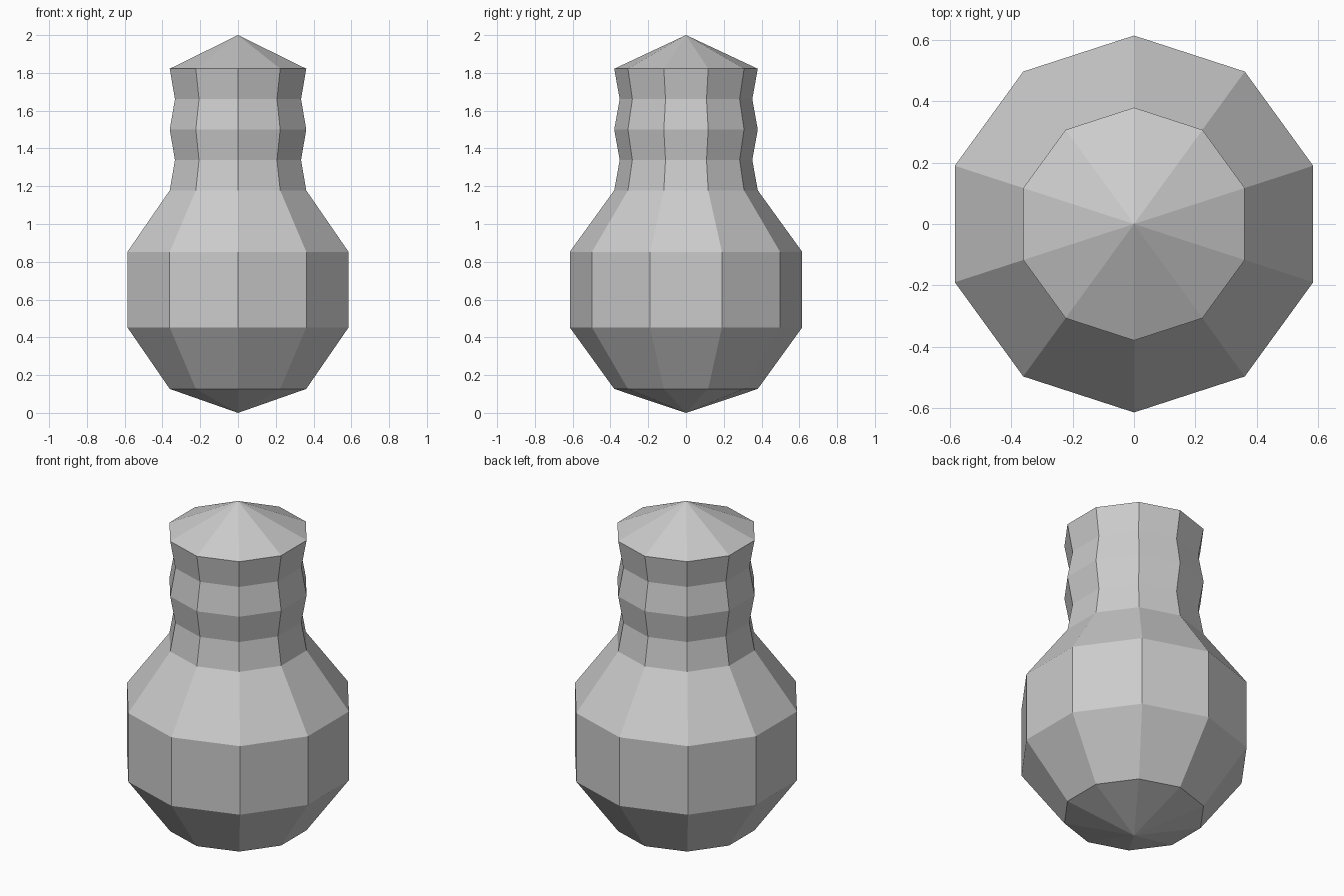
import bpy, bmesh
from math import pi, sin, cos

if "Cube" in bpy.data.objects:
    bpy.data.objects.remove(bpy.data.objects["Cube"])

SIDES = 10


def lathe(name, bottom_z, rings, top_z):
    """Closed ten-sided turned body: pointed bottom, stacked rings, pointed top."""
    bm = bmesh.new()
    loops = []
    for r, z in rings:
        angles = [pi / 2 + 2 * pi * i / SIDES for i in range(SIDES)]
        loops.append([bm.verts.new((r * cos(a), r * sin(a), z)) for a in angles])
    low = bm.verts.new((0, 0, bottom_z))
    high = bm.verts.new((0, 0, top_z))
    for i in range(SIDES):
        j = (i + 1) % SIDES
        bm.faces.new((low, loops[0][j], loops[0][i]))
        bm.faces.new((high, loops[-1][i], loops[-1][j]))
        for a, b in zip(loops, loops[1:]):
            bm.faces.new((a[i], a[j], b[j], b[i]))
    bmesh.ops.recalc_face_normals(bm, faces=bm.faces)
    mesh = bpy.data.meshes.new(name)
    bm.to_mesh(mesh)
    bm.free()
    obj = bpy.data.objects.new(name, mesh)
    bpy.context.collection.objects.link(obj)
    return obj


# Round belly, then a rippled neck under a shallow pointed cap
belly = [(0.38, 0.127), (0.615, 0.452), (0.615, 0.853)]
neck = [(0.38 if k % 2 == 0 else 0.351, 1.178 + 0.161 * k) for k in range(5)]
lathe("bottle_body", 0.0, belly + neck, 2.0)
